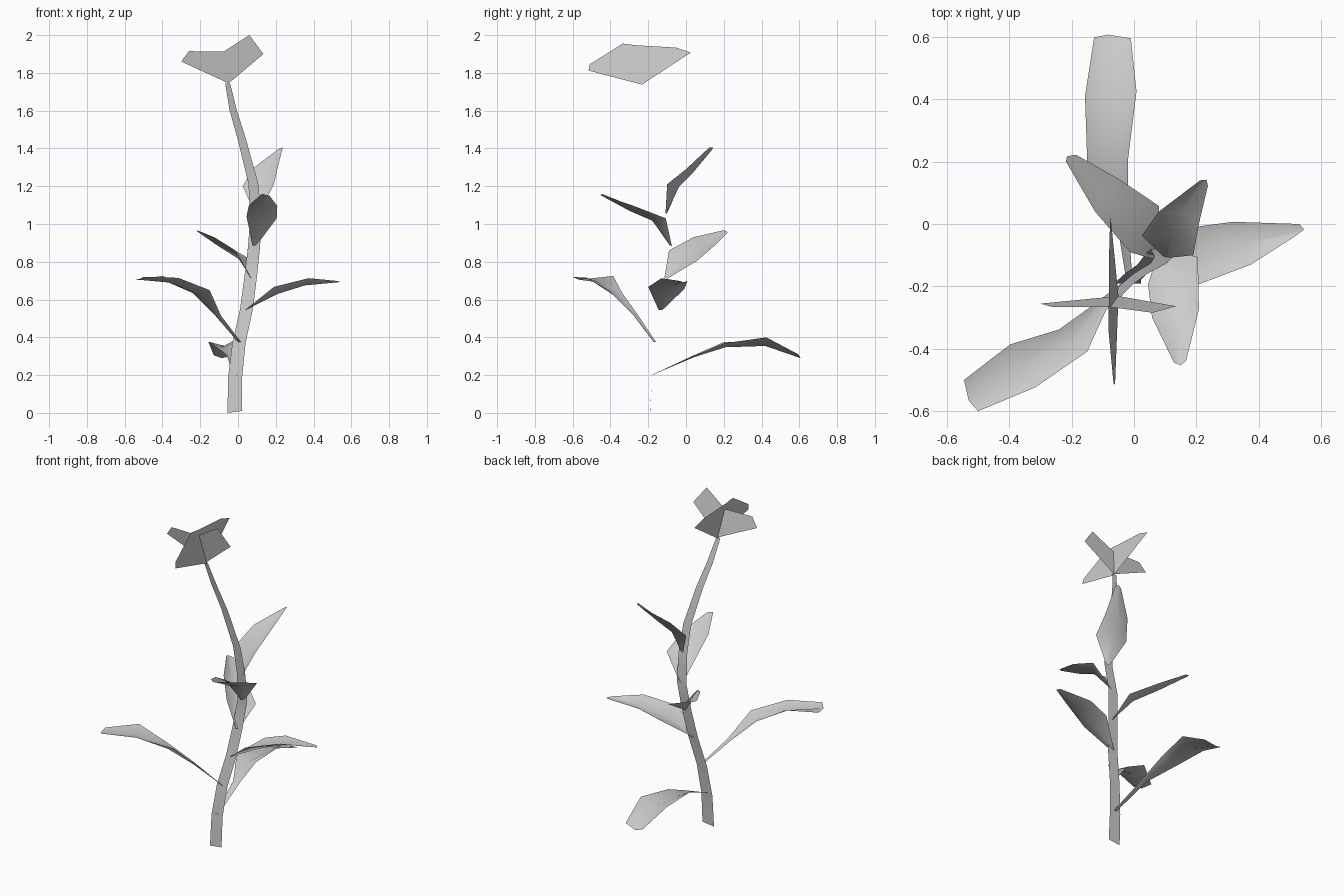
import bpy
from mathutils import Vector as V


def make(name, verts, faces, smooth=False):
    me = bpy.data.meshes.new(name)
    me.from_pydata([tuple(v) for v in verts], [], faces)
    me.polygons.foreach_set("use_smooth", [smooth] * len(me.polygons))
    me.update()
    ob = bpy.data.objects.new(name, me)
    bpy.context.collection.objects.link(ob)
    return ob


# Stem: flat tapering ribbon, (x, y, z, half width)
path = [(-.017, -.19, .005, .039), (-.015, -.18, .19, .037), (.005, -.16, .37, .035),
        (.045, -.13, .55, .034), (.067, -.10, .72, .033), (.085, -.08, .88, .032),
        (.095, -.105, 1.05, .029), (.08, -.125, 1.22, .026), (.02, -.16, 1.45, .022),
        (-.025, -.195, 1.6, .019), (-.055, -.233, 1.745, .013)]
sv = []
for i, (x, y, z, w) in enumerate(path):
    tilt = -.005 if i == 0 else 0
    sv += [(x - w, y, z + tilt), (x + w, y, z - tilt)]
make("stem", sv, [(2*i, 2*i + 1, 2*i + 3, 2*i + 2) for i in range(len(path) - 1)], True)


# Leaves: base point, left/right edge pairs, tip point; midrib sags into a valley
def leaf(name, base, rows, tip, sag=.2):
    base, tip = V(base), V(tip)
    rows = [(V(a), V(b)) for a, b in rows]
    d = (rows[0][1] - rows[0][0]).normalized() * .01
    verts = [base - d, base, base + d]
    prev = base
    for i, (a, b) in enumerate(rows):
        mid = (a + b) / 2
        n = (b - a).cross(mid - prev).normalized()
        prev = mid
        if n.z > 0:
            n = -n
        last = i == len(rows) - 1
        verts += [a, tip if last else mid + n * (b - a).length * sag, b]
    faces = []
    for r in range(len(rows)):
        for c in range(2):
            k = 3 * r + c
            faces.append((k, k + 1, k + 4, k + 3))
    make(name, verts, faces, True)


leaf("leaf_low_back", (-.015, -.18, .2),
     [((-.06, .04, .305), (-.02, .04, .30)),
      ((-.15, .2, .375), (-.02, .2, .368)),
      ((-.157, .41, .375), (.008, .425, .40)),
      ((-.128, .598, .305), (-.01, .595, .31))], (-.083, .607, .29))
leaf("leaf_front_left", (.008, -.165, .375),
     [((-.125, -.255, .52), (-.09, -.277, .515)),
      ((-.24, -.338, .635), (-.15, -.409, .65)),
      ((-.397, -.386, .725), (-.317, -.524, .715)),
      ((-.545, -.50, .707), (-.50, -.60, .72))], (-.53, -.566, .705))
leaf("leaf_right", (.04, -.135, .545),
     [((.19, -.01, .655), (.19, -.2, .667)),
      ((.317, .007, .695), (.375, -.13, .713)),
      ((.53, 0, .695), (.52, -.037, .699))], (.545, -.018, .693))
leaf("leaf_back_left", (.07, -.106, .714),
     [((.08, .058, .805), (-.013, -.09, .86)),
      ((-.05, .145, .88), (-.125, .04, .93)),
      ((-.186, .222, .955), (-.218, .2, .967))], (-.215, .217, .96))
leaf("leaf_front", (.087, -.08, .885),
     [((.205, -.107, 1.03), (.045, -.194, 1.04)),
      ((.208, -.274, 1.095), (.058, -.30, 1.1)),
      ((.167, -.438, 1.15), (.128, -.444, 1.16))], (.15, -.453, 1.153))
leaf("leaf_upper_right", (.1, -.105, 1.055),
     [((.19, -.1, 1.21), (.025, -.037, 1.2)),
      ((.208, 0, 1.29), (.08, .04, 1.295)),
      ((.237, .123, 1.405), (.212, .14, 1.395))], (.232, .142, 1.405))

# Flower: two crossed flat petal cards leaning along the stem tip
wide = [(-.05, 1.745), (.135, 1.90), (.06, 2.0), (-.077, 1.912), (-.26, 1.915), (-.30, 1.86)]
make("petal_card_wide", [(x, -.23 - .21 * (z - 1.74), z) for x, z in wide],
     [(0, 1, 2, 3), (0, 3, 4, 5)])
deep = [(-.233, 1.738), (.026, 1.908), (-.053, 1.934), (-.26, 1.946), (-.335, 1.955),
        (-.51, 1.845), (-.516, 1.812)]
make("petal_card_deep", [(-.05 - .15 * (z - 1.74), y, z) for y, z in deep],
     [(0, 1, 2, 3), (0, 3, 4, 5, 6)])
